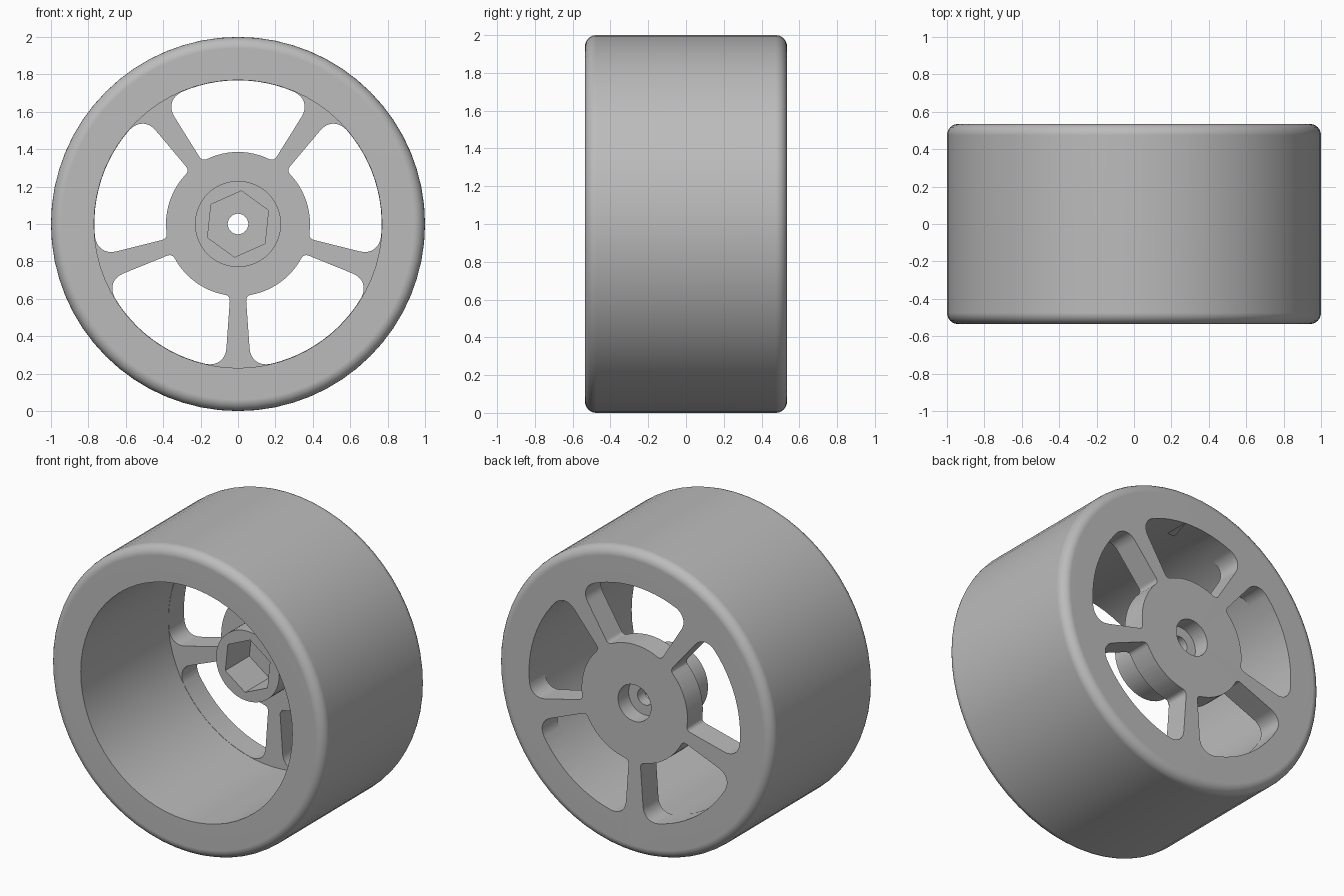
import bpy, bmesh
from math import sin, cos, pi, radians
from mathutils import Vector

cube = bpy.data.objects.get("Cube")
if cube:
    bpy.data.objects.remove(cube, do_unlink=True)

SEGMENTS = 64
SPOKES = 5
BACK = 0.535       # half the wheel width
PLATE = 0.375      # inner face of the spoke plate
RIM = 0.77         # inner radius of the barrel
HUB = 0.385        # radius of the hub disc
BOSS = 0.23        # radius of the central boss
BOSS_FRONT = 0.10
ROUND = 0.06       # tyre edge rounding

grey = bpy.data.materials.new("wheel grey")
grey.use_nodes = True
grey.diffuse_color = (0.5, 0.5, 0.5, 1)
grey.node_tree.nodes["Principled BSDF"].inputs["Base Color"].default_value = grey.diffuse_color


def polar(r, a):
    return Vector((r * cos(a), r * sin(a)))


def make_object(name, bm):
    bmesh.ops.recalc_face_normals(bm, faces=bm.faces)
    mesh = bpy.data.meshes.new(name)
    bm.to_mesh(mesh)
    bm.free()
    mesh.materials.append(grey)
    obj = bpy.data.objects.new(name, mesh)
    bpy.context.collection.objects.link(obj)
    return obj


def lathe(name, profile):
    """Spin a closed (radius, y) profile about the wheel axle."""
    bm = bmesh.new()
    rings = []
    for i in range(SEGMENTS):
        a = 2 * pi * i / SEGMENTS
        rings.append([bm.verts.new((r * cos(a), y, 1 + r * sin(a))) for r, y in profile])
    n = len(profile)
    for i, ring in enumerate(rings):
        after = rings[(i + 1) % SEGMENTS]
        for j in range(n):
            k = (j + 1) % n
            bm.faces.new((ring[j], ring[k], after[k], after[j]))
    return make_object(name, bm)


def prism(bm, outline, turn, y0, y1):
    """Extrude an outline in the wheel plane from y0 to y1."""
    pts = [polar(1, turn).x * p.x - sin(turn) * p.y for p in outline]
    zs = [1 + sin(turn) * p.x + cos(turn) * p.y for p in outline]
    near = [bm.verts.new((x, y0, z)) for x, z in zip(pts, zs)]
    far = [bm.verts.new((x, y1, z)) for x, z in zip(pts, zs)]
    bm.faces.new(near)
    bm.faces.new(far)
    for i in range(len(near)):
        k = (i + 1) % len(near)
        bm.faces.new((near[i], near[k], far[k], far[i]))


def fillet(start, corner, end, steps):
    """Rounded corner between two points."""
    h1, h2 = start.lerp(corner, 0.6), end.lerp(corner, 0.6)
    out = []
    for i in range(steps + 1):
        t = i / steps
        s = 1 - t
        out.append(start * s**3 + h1 * 3 * s * s * t + h2 * 3 * s * t * t + end * t**3)
    return out


def window_outline():
    """Opening between two spokes: half is drawn, then mirrored."""
    middle = pi / SPOKES
    outer = RIM - 0.002
    half = [polar(HUB, middle * (1 - i / 6) + 0.18 * i / 6) for i in range(6)]
    half += fillet(polar(HUB, 0.18), Vector((0.383, 0.042)), Vector((0.412, 0.044)), 4)
    half += fillet(Vector((0.665, 0.062)), Vector((0.765, 0.07)), polar(outer, 0.225), 8)
    half += [polar(outer, 0.225 + (middle - 0.225) * i / 6) for i in range(1, 7)]
    axis = polar(1, middle)
    mirrored = [axis * (2 * p.dot(axis)) - p for p in half[1:-1]]
    return half + mirrored[::-1]


def cut(target, cutter):
    bpy.context.view_layer.objects.active = target
    mod = target.modifiers.new("cut", "BOOLEAN")
    mod.operation = "DIFFERENCE"
    mod.solver = "EXACT"
    mod.object = cutter
    bpy.ops.object.modifier_apply(modifier=mod.name)
    bpy.data.objects.remove(cutter, do_unlink=True)


# Wheel body: bore, boss, plate, barrel, rounded tread and rear counterbore
profile = [(0.055, BOSS_FRONT), (BOSS, BOSS_FRONT), (BOSS, PLATE), (RIM, PLATE), (RIM, -BACK)]
for side in (-1, 1):
    arc = []
    for i in range(7):
        a = pi / 2 * i / 6
        arc.append((1 - ROUND + ROUND * sin(a), side * (BACK - ROUND + ROUND * cos(a))))
    profile += arc if side < 0 else arc[::-1]
profile += [(0.12, BACK), (0.12, 0.425), (0.055, 0.425)]
wheel = lathe("wheel", profile)

# Five windows leave the spokes
bm = bmesh.new()
outline = window_outline()
for i in range(SPOKES):
    prism(bm, outline, radians(-90) + 2 * pi * i / SPOKES, PLATE - 0.05, BACK + 0.1)
cut(wheel, make_object("window_cutter", bm))

# Hexagonal drive socket in the boss
bm = bmesh.new()
prism(bm, [polar(0.178, radians(84 + 60 * i)) for i in range(6)], 0, BOSS_FRONT - 0.1, 0.35)
cut(wheel, make_object("socket_cutter", bm))

# Smooth shading with crisp edges
bpy.ops.object.select_all(action="DESELECT")
wheel.select_set(True)
bpy.context.view_layer.objects.active = wheel
bpy.ops.object.shade_smooth_by_angle(angle=radians(30))
flat = wheel.modifiers.new("even shading", "WEIGHTED_NORMAL")
flat.keep_sharp = True
